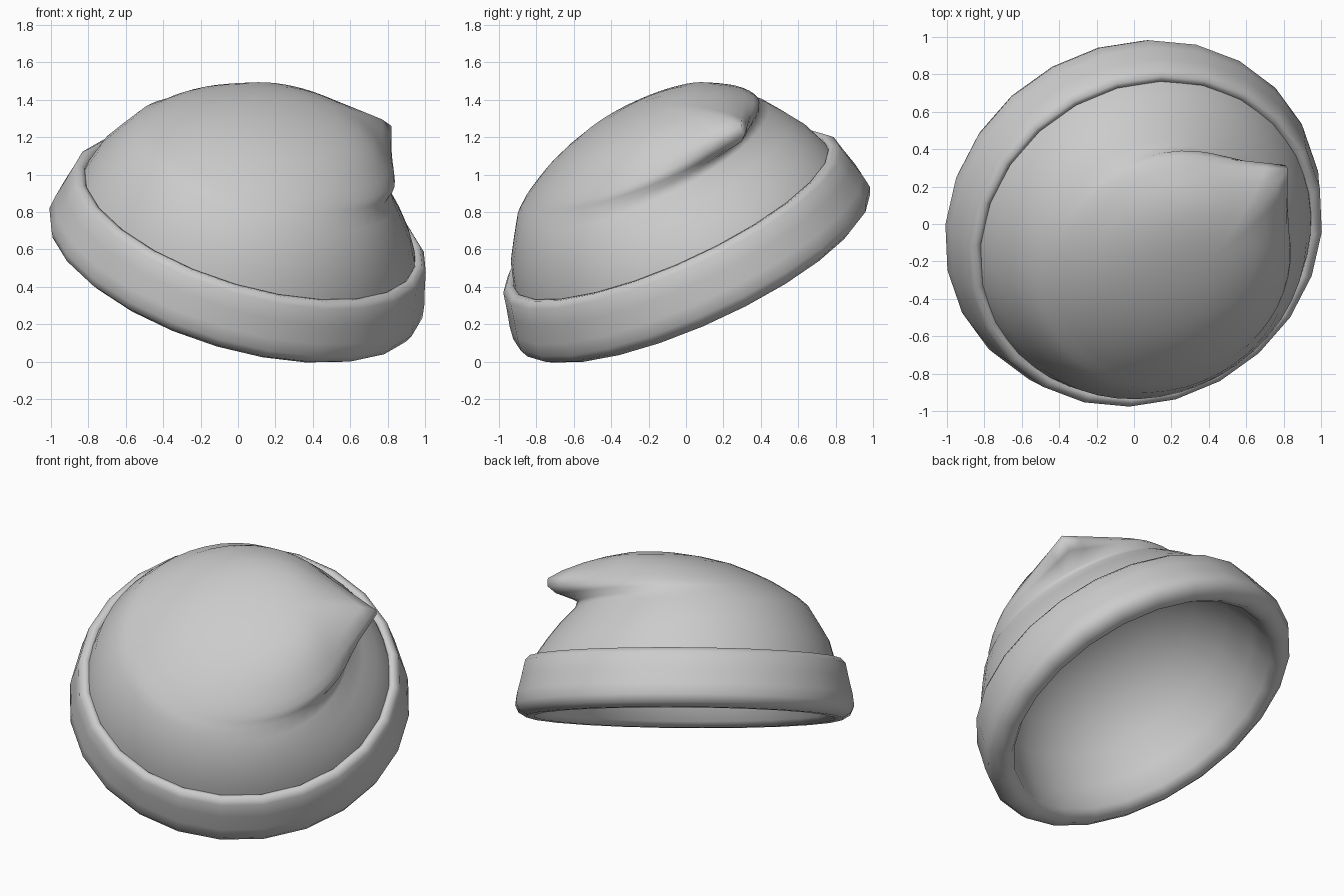
import bpy
import bmesh
import math
from mathutils import Matrix, Vector

cube = bpy.data.objects.get("Cube")
if cube:
    bpy.data.objects.remove(cube, do_unlink=True)

# Tilted hat frame: up = hat axis, fold = side where the tip flops over
up = Vector((0.27, -0.40, 0.876)).normalized()
fold = Vector((0.74, 0.67, 0.08))
fold = (fold - up * fold.dot(up)).normalized()
side = up.cross(fold)
frame = Matrix((fold, side, up)).transposed().to_4x4()
frame.translation = (0.07, -0.09, 0.79)

grey = bpy.data.materials.new("soft_grey")
grey.use_nodes = True
colour = (0.6, 0.6, 0.6, 1)
grey.diffuse_color = colour
grey.node_tree.nodes["Principled BSDF"].inputs["Base Color"].default_value = colour


def reach(angle, radius, tip):
    """Circle drawn out to a teardrop point, or dented when the tip is shorter."""
    if tip > radius:
        return radius / math.cos(max(0, math.acos(radius / tip) - abs(angle)))
    return radius - (radius - tip) * max(0, math.cos(angle)) ** 2


def loft(name, rings, count):
    """Skin rings of (height, shift, radius, tip, side_rise); radius 0 closes."""
    bm = bmesh.new()
    loops = []
    for height, shift, radius, tip, rise in rings:
        if radius == 0:
            loops.append([bm.verts.new((shift, 0, height))] * count)
            continue
        loop = []
        for i in range(count):
            a = math.remainder(math.tau * i / count, math.tau)
            r = reach(a, radius, tip)
            z = height + rise * (1 - max(0, math.cos(a)) ** 2)
            loop.append(bm.verts.new((shift + r * math.cos(a), r * math.sin(a), z)))
        loops.append(loop)
    for low, high in zip(loops, loops[1:]):
        for i in range(count):
            j = (i + 1) % count
            corners = dict.fromkeys((low[i], low[j], high[j], high[i]))
            bm.faces.new(list(corners))
    bm.transform(frame)
    mesh = bpy.data.meshes.new(name)
    bm.to_mesh(mesh)
    bm.free()
    mesh.polygons.foreach_set("use_smooth", [True] * len(mesh.polygons))
    mesh.materials.append(grey)
    obj = bpy.data.objects.new(name, mesh)
    bpy.context.collection.objects.link(obj)
    return obj


# Crown with the folded, overhanging tip
crown = loft("crown", [
    (-0.06, 0, 0.93, 0.93, 0),
    (0.00, 0, 0.91, 0.91, 0),
    (0.10, 0, 0.88, 0.84, 0),
    (0.20, 0, 0.82, 0.76, 0),
    (0.29, 0, 0.75, 0.67, 0.02),
    (0.33, 0, 0.69, 0.66, 0.03),
    (0.37, 0.03, 0.67, 0.77, 0.02),
    (0.41, 0.05, 0.64, 0.80, 0.01),
    (0.46, 0.07, 0.59, 0.78, 0),
    (0.51, 0.10, 0.51, 0.66, 0),
    (0.56, 0.14, 0.42, 0.49, 0),
    (0.60, 0.18, 0.29, 0.31, 0),
    (0.625, 0.21, 0.15, 0.15, 0),
    (0.63, 0.22, 0, 0, 0),
], 48)

# Rolled brim, continuing round the lip into the domed lining
profile = [
    (-0.06, 0.90), (-0.015, 0.925), (-0.01, 0.955), (-0.04, 0.985),
    (-0.13, 1.005), (-0.23, 1.03), (-0.30, 1.04), (-0.345, 1.02),
    (-0.375, 0.97), (-0.375, 0.92), (-0.34, 0.88), (-0.20, 0.84),
    (0.00, 0.77), (0.18, 0.64), (0.32, 0.46), (0.40, 0.24), (0.42, 0),
]
brim = loft("brim_and_lining", [(h, 0, r, r, 0) for h, r in reversed(profile)], 24)
for obj in (crown, brim):
    bm = bmesh.new()
    bm.from_mesh(obj.data)
    bmesh.ops.recalc_face_normals(bm, faces=bm.faces)
    if obj is brim:
        # Outer brim faces must look away from the hat axis
        bm.faces.ensure_lookup_table()
        centre = frame.translation
        outer = max(bm.faces, key=lambda f: (f.calc_center_median() - centre).length)
        if outer.normal.dot(outer.calc_center_median() - centre) < 0:
            bmesh.ops.reverse_faces(bm, faces=bm.faces)
    bm.to_mesh(obj.data)
    bm.free()
